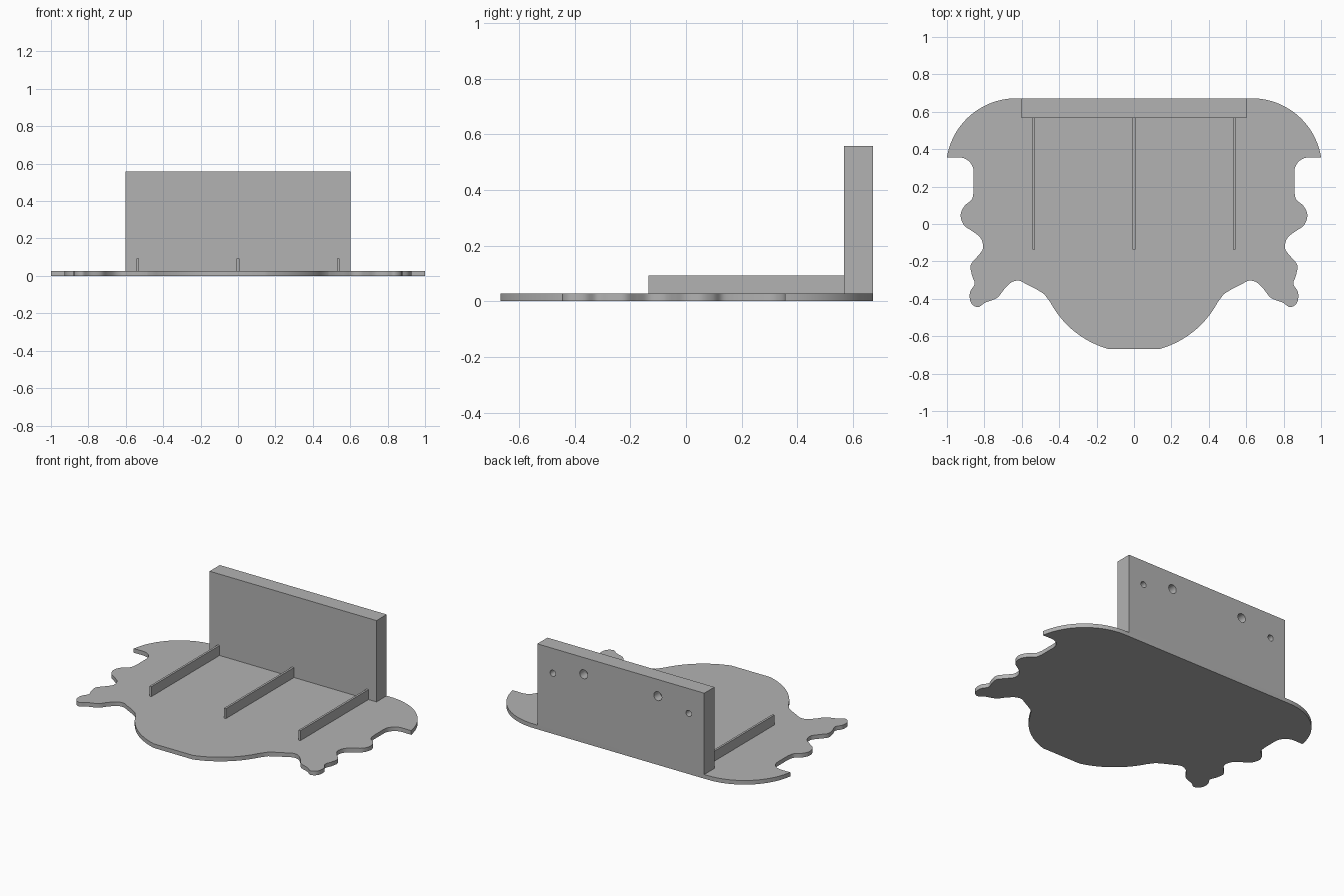
import bpy, bmesh, math
from mathutils import Vector

if "Cube" in bpy.data.objects:
    bpy.data.objects.remove(bpy.data.objects["Cube"], do_unlink=True)

# Single plain grey
grey = bpy.data.materials.new("plain grey")
grey.use_nodes = True
grey.diffuse_color = (0.45, 0.45, 0.45, 1)
grey.node_tree.nodes["Principled BSDF"].inputs["Base Color"].default_value = grey.diffuse_color

BASE_TOP = 0.027
BACK = 0.672


def finish(name, bm):
    bmesh.ops.recalc_face_normals(bm, faces=bm.faces)
    mesh = bpy.data.meshes.new(name)
    bm.to_mesh(mesh)
    bm.free()
    mesh.materials.append(grey)
    obj = bpy.data.objects.new(name, mesh)
    bpy.context.collection.objects.link(obj)
    return obj


def box(name, low, high):
    bm = bmesh.new()
    bmesh.ops.create_cube(bm, size=1)
    low, high = Vector(low), Vector(high)
    for v in bm.verts:
        v.co = (low + high) / 2 + v.co * (high - low)
    return finish(name, bm)


def arc(cx, cy, r, start, end, steps):
    angles = [math.radians(start + (end - start) * i / steps) for i in range(steps + 1)]
    return [Vector((cx + r * math.cos(a), cy + r * math.sin(a))) for a in angles]


def spline(points, steps=5):
    # Catmull-Rom curve through the points
    p = [Vector(q) for q in points]
    p = [2 * p[0] - p[1]] + p + [2 * p[-1] - p[-2]]
    out = []
    for a, b, c, d in zip(p, p[1:], p[2:], p[3:]):
        for i in range(steps):
            t = i / steps
            out.append(0.5 * (2 * b + (c - a) * t + (2 * a - 5 * b + 4 * c - d) * t ** 2
                              + (3 * b - a - 3 * c + d) * t ** 3))
    return out + [p[-2]]


# Base plate: half outline from back to front, then mirrored
half = arc(0.63, 0.297, 0.375, 90, 8.9, 20)
half += arc(0.935, 0.278, 0.078, 90, 180, 8)
half += spline([(0.857, 0.175), (0.868, 0.13), (0.905, 0.098), (0.927, 0.05), (0.91, -0.005),
                (0.865, -0.038), (0.82, -0.075), (0.807, -0.13), (0.838, -0.175),
                (0.873, -0.22), (0.866, -0.275), (0.852, -0.32), (0.877, -0.365),
                (0.872, -0.42), (0.835, -0.445), (0.795, -0.42), (0.732, -0.395),
                (0.695, -0.35), (0.657, -0.313), (0.615, -0.303), (0.575, -0.322),
                (0.52, -0.35), (0.48, -0.375)])
half += arc(0, -0.18, 0.507, -28, -74, 18)
outline = half + [Vector((-p.x, p.y)) for p in reversed(half)]

bm = bmesh.new()
bottom = bm.faces.new([bm.verts.new((p.x, p.y, 0)) for p in outline])
top = bmesh.ops.extrude_face_region(bm, geom=[bottom], use_keep_orig=True)
for v in top["geom"]:
    if isinstance(v, bmesh.types.BMVert):
        v.co.z = BASE_TOP
base = finish("base_plate", bm)
base.select_set(True)
bpy.context.view_layer.objects.active = base
bpy.ops.object.shade_smooth_by_angle(angle=math.radians(30))

# Support ribs
for side, x in (("right", -0.537), ("middle", 0), ("left", 0.537)):
    box(side + "_rib", (x - 0.007, -0.135, BASE_TOP), (x + 0.007, 0.567, 0.092))

# Upright back board with blind mounting holes
board = box("back_board", (-0.602, 0.567, BASE_TOP), (0.602, BACK, 0.557))
bm = bmesh.new()
for side in (-1, 1):
    for x, z, r in ((0.49, 0.395, 0.02), (0.267, 0.448, 0.029)):
        made = bmesh.ops.create_cone(bm, cap_ends=True, segments=32, radius1=r, radius2=r, depth=0.12)
        for v in made["verts"]:
            v.co = Vector((side * x + v.co.x, BACK + v.co.z, z + v.co.y))
cutter = finish("hole_cutter", bm)
cutter.hide_render = True
holes = board.modifiers.new("holes", "BOOLEAN")
holes.operation = "DIFFERENCE"
holes.solver = "EXACT"
holes.object = cutter
bpy.context.view_layer.objects.active = board
bpy.ops.object.modifier_apply(modifier=holes.name)
bpy.data.objects.remove(cutter, do_unlink=True)
base.select_set(False)
board.select_set(True)
bpy.ops.object.shade_smooth_by_angle(angle=math.radians(30))
